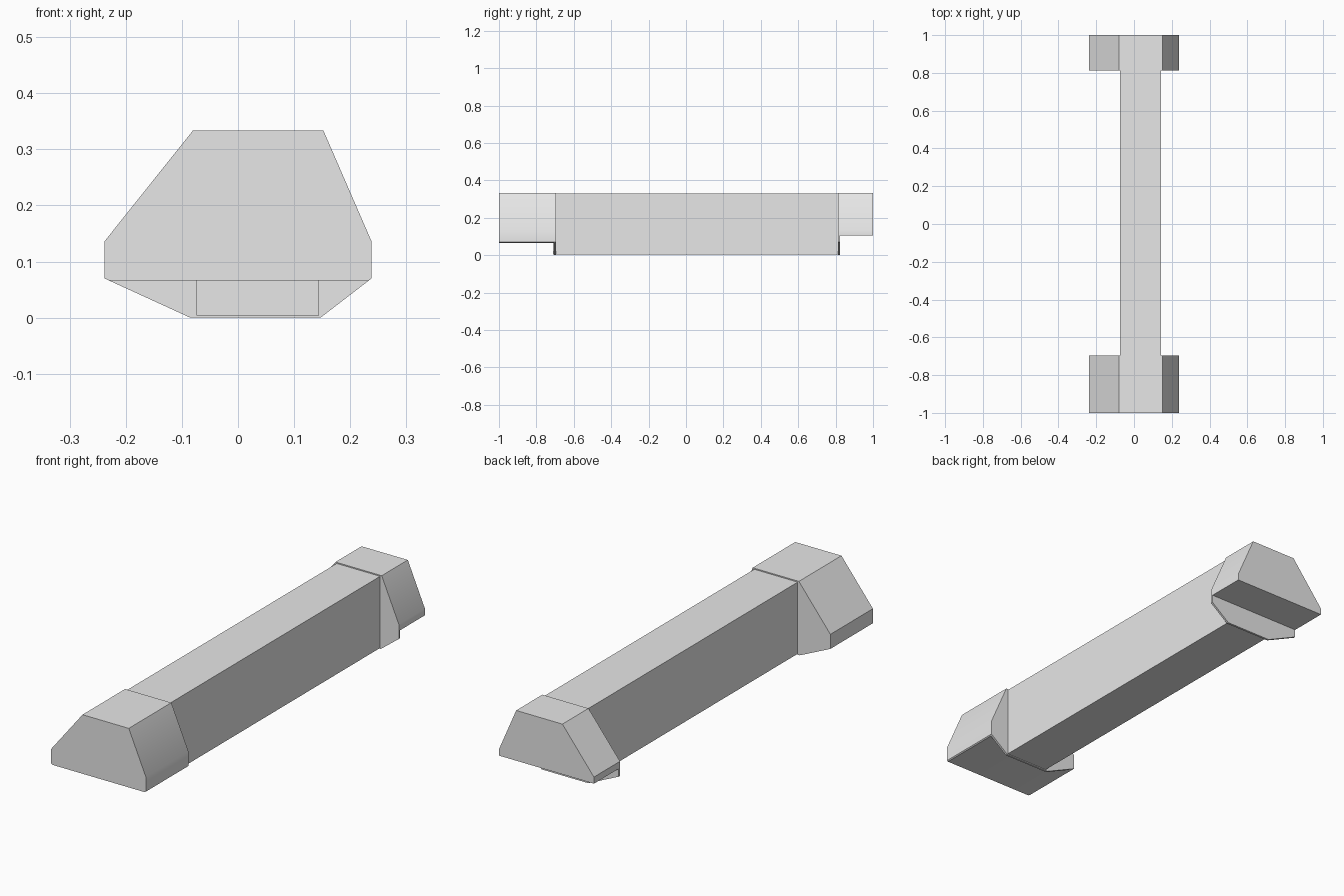
import bpy, bmesh

cube = bpy.data.objects.get("Cube")
if cube:
    bpy.data.objects.remove(cube, do_unlink=True)

grey = bpy.data.materials.new("light grey")
grey.use_nodes = True
COLOUR = (0.8, 0.8, 0.8, 1)
grey.diffuse_color = COLOUR
grey.node_tree.nodes["Principled BSDF"].inputs["Base Color"].default_value = COLOUR


def prism(name, profile, y0, y1):
    """Extrude an x-z outline along y."""
    bm = bmesh.new()
    face = bm.faces.new([bm.verts.new((x, y0, z)) for x, z in profile])
    new = bmesh.ops.extrude_face_region(bm, geom=[face])["geom"]
    verts = [v for v in new if isinstance(v, bmesh.types.BMVert)]
    bmesh.ops.translate(bm, verts=verts, vec=(0, y1 - y0, 0))
    bmesh.ops.recalc_face_normals(bm, faces=bm.faces)
    mesh = bpy.data.meshes.new(name)
    bm.to_mesh(mesh)
    bm.free()
    mesh.materials.append(grey)
    obj = bpy.data.objects.new(name, mesh)
    bpy.context.collection.objects.link(obj)
    return obj


def rectangle(x0, x1, z0, z1):
    return [(x0, z0), (x1, z0), (x1, z1), (x0, z1)]


def end_block(name, inner, outer, underside):
    """Octagonal block whose underside is cut away, leaving a thin inner lip."""
    outline = [(-0.085, 0), (0.147, 0), (0.238, 0.07), (0.238, 0.136),
               (0.152, 0.334), (-0.08, 0.334), (-0.238, 0.136), (-0.238, 0.07)]
    block = prism(name, outline, inner, outer)
    side = 1 if outer > inner else -1
    cutter = prism(name + "_cutter", rectangle(-0.5, 0.5, -0.1, underside),
                   inner + side * 0.01, outer + side * 0.1)
    cutter.hide_render = True
    cut = block.modifiers.new("underside cut", 'BOOLEAN')
    cut.operation = 'DIFFERENCE'
    cut.solver = 'EXACT'
    cut.object = cutter
    bpy.ops.object.select_all(action='DESELECT')
    bpy.context.view_layer.objects.active = block
    block.select_set(True)
    bpy.ops.object.modifier_apply(modifier=cut.name)
    bpy.data.objects.remove(cutter, do_unlink=True)
    bpy.ops.object.shade_smooth_by_angle()
    return block


# Long bar between the two end blocks
prism("bar", rectangle(-0.074, 0.144, 0.004, 0.329), -0.71, 0.82)

# End blocks
end_block("front_block", -0.695, -1, 0.066)
end_block("back_block", 0.813, 1, 0.106)
